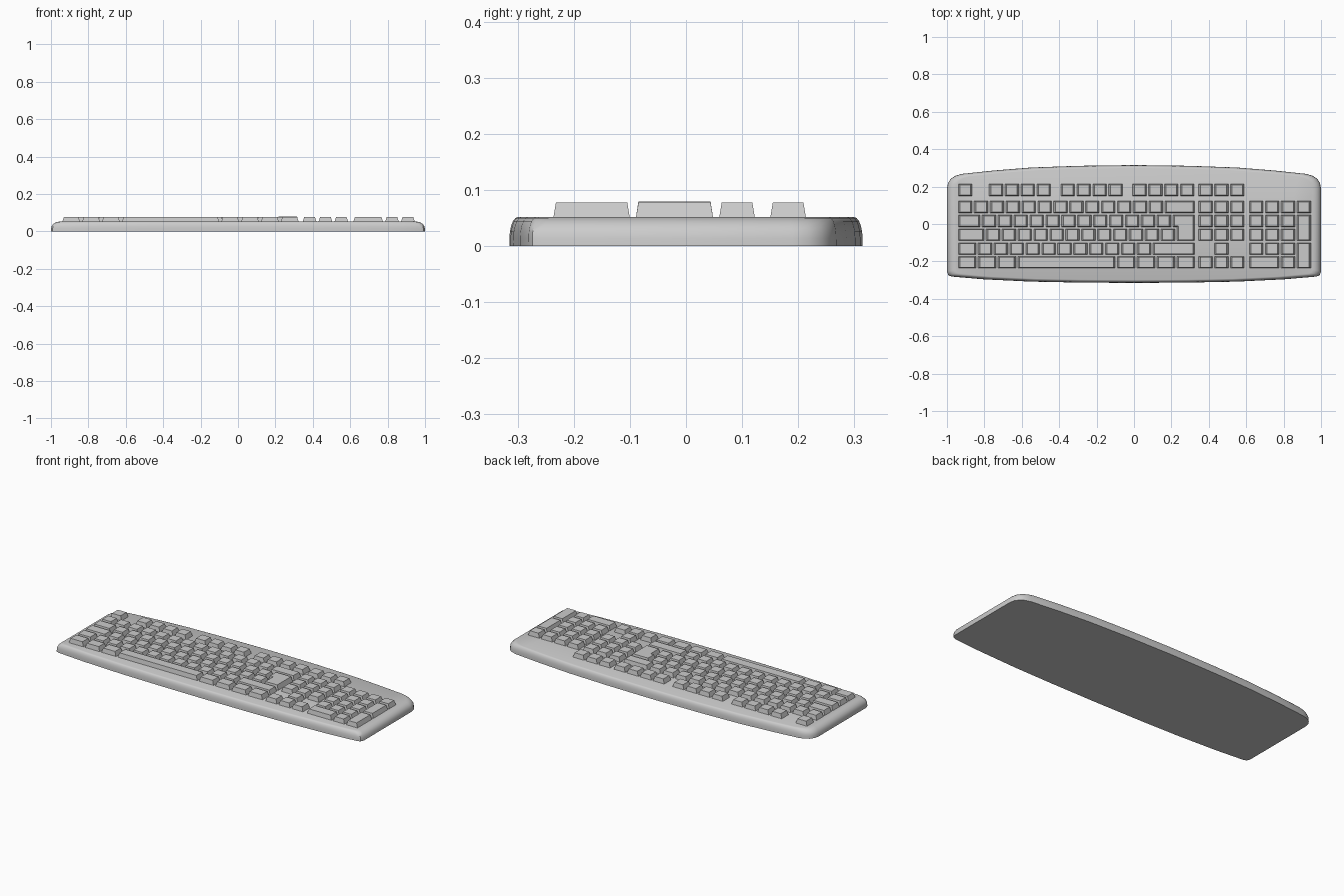
import bpy, bmesh, math

if "Cube" in bpy.data.objects:
    bpy.data.objects.remove(bpy.data.objects["Cube"])

U, P = 0.085, 0.0735            # key pitch across and row pitch
GAP_X, GAP_Y = 0.009, 0.009     # gaps between key bases
X_MAIN, X_NAV, X_PAD = -0.945, 0.34, 0.611
ROW = [0.182, 0.091, 0.0165, -0.0575, -0.132, -0.2045]   # row centres
Z_BODY, Z_KEY = 0.052, 0.078


def make_object(name, bm):
    bmesh.ops.recalc_face_normals(bm, faces=bm.faces)
    mesh = bpy.data.meshes.new(name)
    bm.to_mesh(mesh)
    bm.free()
    ob = bpy.data.objects.new(name, mesh)
    bpy.context.collection.objects.link(ob)
    return ob


def loft(bm, rings):
    loops = [[bm.verts.new(p) for p in ring] for ring in rings]
    n = len(loops[0])
    for a, b in zip(loops, loops[1:]):
        for i in range(n):
            j = (i + 1) % n
            bm.faces.new((a[i], a[j], b[j], b[i]))
    bm.faces.new(loops[0][::-1])
    bm.faces.new(loops[-1])


# body: half outline from front centre to back centre, mirrored, lofted upward
half = [(0, -0.315), (0.3, -0.313), (0.55, -0.308), (0.8, -0.296), (0.975, -0.281),
        (0.992, -0.274), (1, -0.255), (1, 0.19), (0.994, 0.22), (0.978, 0.243),
        (0.955, 0.258), (0.92, 0.268), (0.75, 0.286), (0.55, 0.302), (0.3, 0.311), (0, 0.315)]
outline = half + [(-x, y) for x, y in half[-2:0:-1]]
rings = []
for z, t in [(0, 0), (0.014, 0.02)] + [
        (0.014 + (Z_BODY - 0.014) * math.sin(a), 1 - 0.98 * math.cos(a))
        for a in [math.radians(d) for d in (18, 36, 54, 72, 90)]]:
    rings.append([(x * (1 - 0.045 * t), y * (1 - 0.05 * t), z) for x, y in outline])
bm = bmesh.new()
loft(bm, rings)
body = make_object("keyboard_body", bm)
bpy.context.view_layer.objects.active = body
body.select_set(True)
bpy.ops.object.shade_smooth_by_angle(angle=math.radians(35))


# tapered keycap covering a number of unit widths and rows
def key(bm, x, row, w=1, rows=1):
    x0, x1 = x + GAP_X / 2, x + w * U - GAP_X / 2
    y1 = ROW[row] + P / 2 - GAP_Y / 2
    y0 = ROW[row + rows - 1] - P / 2 + GAP_Y / 2

    def rect(dx, dy, z):
        return [(x0 + dx, y0 + dy, z), (x1 - dx, y0 + dy, z),
                (x1 - dx, y1 - dy, z), (x0 + dx, y1 - dy, z)]
    loft(bm, [rect(0, 0, Z_BODY - 0.004), rect(0.01, 0.005, Z_KEY)])


def key_run(bm, x, row, widths):
    for w in widths:
        key(bm, x, row, w)
        x += w * U


# function keys
bm = bmesh.new()
key(bm, X_MAIN, 0)
for x in (-0.78, -0.396, -0.013):
    key_run(bm, x, 0, [1] * 4)
make_object("function_keys", bm)

# main typing block
main_rows = [[1] * 13 + [2],
             [1.5] + [1] * 12,
             [1.75] + [1] * 12,
             [1.25] + [1] * 11 + [2.75],
             [1.25] * 3 + [6.25] + [1.25] * 4]
bm = bmesh.new()
for r, widths in enumerate(main_rows, 1):
    key_run(bm, X_MAIN, r, widths)
make_object("typing_keys", bm)

# L-shaped enter key
xa, xb, xc = X_MAIN + 13.5 * U, X_MAIN + 13.75 * U, X_MAIN + 15 * U


def enter_ring(dx, dy, z):
    l, m, r = xa + GAP_X / 2 + dx, xb + GAP_X / 2 + dx, xc - GAP_X / 2 - dx
    top = ROW[2] + P / 2 - GAP_Y / 2 - dy
    mid = ROW[2] - P / 2 + GAP_Y / 2 + dy
    low = ROW[3] - P / 2 + GAP_Y / 2 + dy
    return [(m, low, z), (r, low, z), (r, top, z), (l, top, z), (l, mid, z), (m, mid, z)]


bm = bmesh.new()
loft(bm, [enter_ring(0, 0, Z_BODY - 0.004), enter_ring(0.01, 0.005, 0.08)])
make_object("enter_key", bm)

# navigation and arrow keys
bm = bmesh.new()
for r in (0, 1, 2, 3, 5):
    key_run(bm, X_NAV, r, [1] * 3)
key(bm, X_NAV + U, 4)
make_object("navigation_keys", bm)

# number pad
bm = bmesh.new()
key_run(bm, X_PAD, 1, [1] * 4)
for r in (2, 3, 4):
    key_run(bm, X_PAD, r, [1] * 3)
key_run(bm, X_PAD, 5, [2, 1])
for r in (2, 4):
    key(bm, X_PAD + 3 * U, r, 1, 2)
make_object("number_pad_keys", bm)
